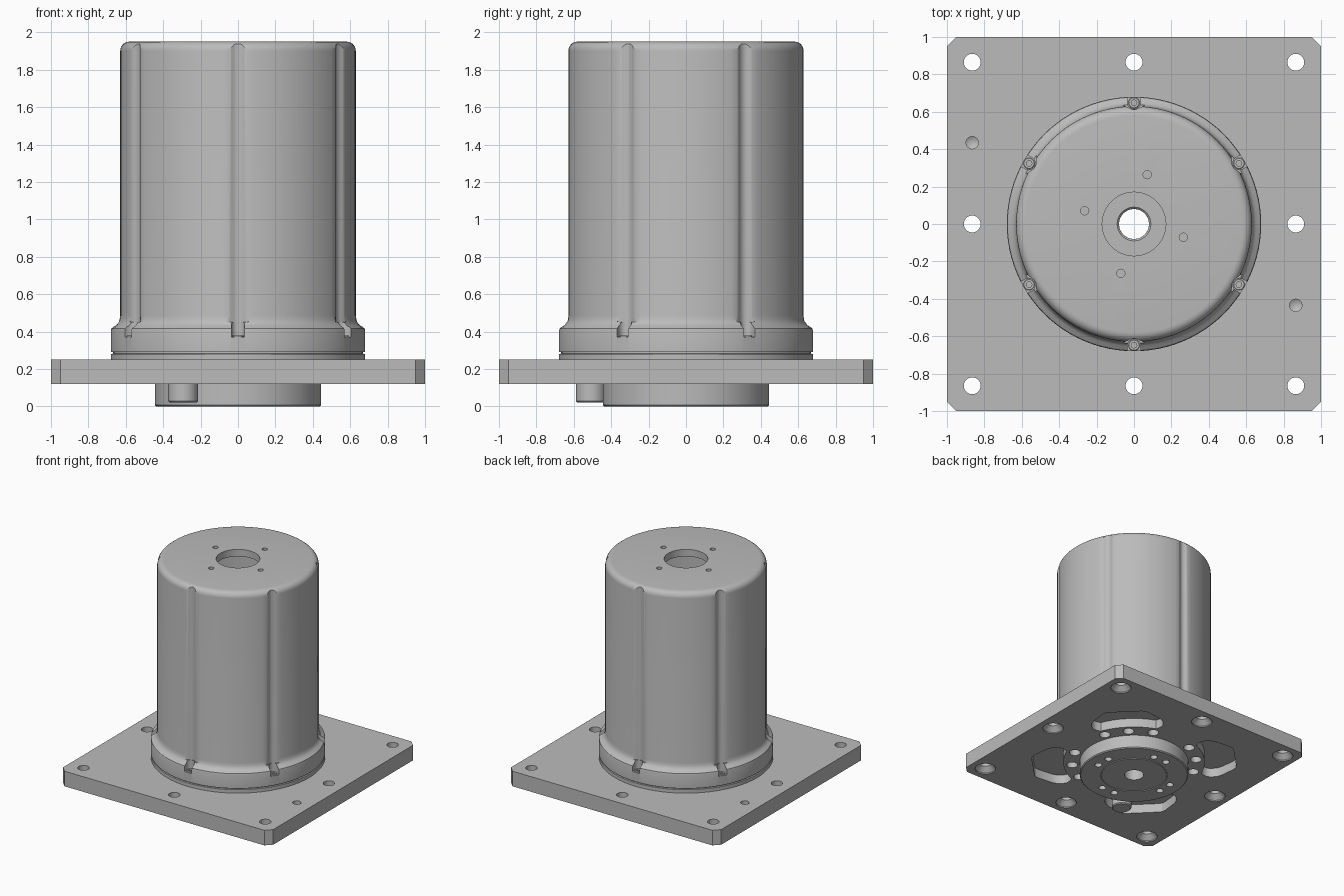
import bpy, bmesh, math
from mathutils import Vector, Matrix

if "Cube" in bpy.data.objects:
    bpy.data.objects.remove(bpy.data.objects["Cube"])

grey = bpy.data.materials.new("plain grey")
grey.use_nodes = True
COLOR = (0.5, 0.5, 0.5, 1)
grey.diffuse_color = COLOR
for node in grey.node_tree.nodes:
    if node.type == 'BSDF_PRINCIPLED':
        node.inputs["Base Color"].default_value = COLOR


def polar(radius, degrees):
    a = math.radians(degrees)
    return radius * math.cos(a), radius * math.sin(a)


def lathe(bm, profile, at=(0, 0), segs=32, closed=False):
    """Revolve (radius, height) points into a solid; closed makes a hollow ring."""
    rings = []
    for r, z in profile:
        n = 1 if r == 0 else segs
        rings.append([bm.verts.new((at[0] + r * math.cos(math.tau * i / segs),
                                    at[1] + r * math.sin(math.tau * i / segs), z))
                      for i in range(n)])
    pairs = list(zip(rings, rings[1:]))
    if closed:
        pairs.append((rings[-1], rings[0]))
    for a, b in pairs:
        for i in range(segs):
            j = (i + 1) % segs
            face = [a[i % len(a)], a[j % len(a)], b[j % len(b)], b[i % len(b)]]
            bm.faces.new(list(dict.fromkeys(face)))
    if not closed:
        for ring in (rings[0], rings[-1]):
            if len(ring) > 1:
                bm.faces.new(ring)


def prism(bm, outline, z0, z1, degrees=0):
    """Extrude an outline upwards, turned about the main axis."""
    turn = Matrix.Rotation(math.radians(degrees), 3, 'Z')
    low = [bm.verts.new(turn @ Vector((x, y, z0))) for x, y in outline]
    high = [bm.verts.new(turn @ Vector((x, y, z1))) for x, y in outline]
    bm.faces.new(low)
    bm.faces.new(high)
    for i in range(len(low)):
        j = (i + 1) % len(low)
        bm.faces.new([low[i], low[j], high[j], high[i]])


def mirrored(half):
    """Complete a symmetric outline from its +y half."""
    return half + [(x, -y) for x, y in reversed(half) if y > 0]


def make(name, bm):
    bmesh.ops.recalc_face_normals(bm, faces=bm.faces)
    mesh = bpy.data.meshes.new(name)
    bm.to_mesh(mesh)
    bm.free()
    obj = bpy.data.objects.new(name, mesh)
    bpy.context.collection.objects.link(obj)
    return obj


def activate(obj):
    bpy.ops.object.select_all(action='DESELECT')
    obj.select_set(True)
    bpy.context.view_layer.objects.active = obj


def cut(obj, bm):
    cutter = make("cutter", bm)
    cutter.hide_render = True
    activate(obj)
    mod = obj.modifiers.new("cut", 'BOOLEAN')
    mod.operation, mod.solver, mod.object = 'DIFFERENCE', 'EXACT', cutter
    bpy.ops.object.modifier_apply(modifier=mod.name)
    bpy.data.objects.remove(cutter)


def finish(obj):
    obj.data.materials.clear()
    obj.data.materials.append(grey)
    for p in obj.data.polygons:
        p.material_index = 0
    activate(obj)
    bpy.ops.object.shade_smooth_by_angle(angle=math.radians(30))


# Square mounting plate with clipped corners
bm = bmesh.new()
c = 0.95
prism(bm, [(1, -c), (1, c), (c, 1), (-c, 1), (-1, c), (-1, -c), (-c, -1), (c, -1)], 0.12, 0.25)
plate = make("mounting_plate", bm)

# Countersunk bolt holes, centre bore and two blind dowel holes
bm = bmesh.new()
h = 0.865
for x in (-h, 0, h):
    for y in (-h, 0, h):
        if x or y:
            lathe(bm, [(0.085, 0.1), (0.085, 0.13), (0.045, 0.17), (0.045, 0.3)], (x, y))
lathe(bm, [(0.08, 0.1), (0.08, 0.3)])
for s in (-1, 1):
    lathe(bm, [(0, 0.18), (0.033, 0.2), (0.033, 0.3)], (s * h, -s * 0.435))
cut(plate, bm)

# Underside pockets and the small holes between them and the hub
bm = bmesh.new()
half = [polar(0.58, a) for a in (0, 6, 12, 18, 23)]
half += [(0.55, 0.26), (0.575, 0.285), (0.61, 0.295), (0.66, 0.29), (0.7, 0.27),
         (0.8, 0.19), (0.825, 0.16), (0.83, 0.13)]
for q in range(4):
    mid = 45 + 90 * q
    prism(bm, mirrored(half), 0.1, 0.2, mid)
    for off in (-23, 0, 23):
        lathe(bm, [(0.045, 0.1), (0.045, 0.19), (0, 0.21)], polar(0.51, mid + off), 24)
cut(plate, bm)
finish(plate)

# Round hub below the plate, with a fine ring groove and paired holes
bm = bmesh.new()
lathe(bm, [(0.08, 0), (0.265, 0), (0.267, 0.006), (0.273, 0.006), (0.275, 0), (0.437, 0),
           (0.445, 0.008), (0.445, 0.13), (0.08, 0.13)], segs=96, closed=True)
hub = make("bottom_hub", bm)
bm = bmesh.new()
for q in range(4):
    for off in (-11, 11):
        lathe(bm, [(0.03, -0.02), (0.03, 0.06), (0, 0.075)], polar(0.335, 90 * q + off), 20)
cut(hub, bm)
finish(hub)

# Locating pin beside the hub
bm = bmesh.new()
lathe(bm, [(0.072, 0.02), (0.08, 0.028), (0.08, 0.21)], polar(0.587, 240))
finish(make("locating_pin", bm))

# Base ring with the dark seam under the housing
bm = bmesh.new()
lathe(bm, [(0.08, 0.245), (0.68, 0.245), (0.68, 0.28), (0.668, 0.282), (0.668, 0.295),
           (0.09, 0.295), (0.08, 0.285)], segs=96, closed=True)
finish(make("base_ring", bm))

# Hollow housing with a flared foot and rounded top edge
bm = bmesh.new()
outer = [(0.68, 0.29), (0.68, 0.405), (0.677, 0.416), (0.668, 0.424), (0.653, 0.432),
         (0.641, 0.445), (0.634, 0.46), (0.63, 0.485)]
rim = []
for a in range(0, 91, 15):
    x, z = polar(0.05, a)
    rim.append((0.58 + x, 1.9 + z))
inner = [(0.17, 1.95), (0.17, 1.89), (0.57, 1.89), (0.57, 0.29)]
lathe(bm, outer + rim + inner, segs=96, closed=True)
housing = make("housing", bm)

# Six long flutes, ending in screw notches in the foot
flutes, notches, holes = bmesh.new(), bmesh.new(), bmesh.new()
flute = mirrored([(0.611, 0), (0.613, 0.013), (0.618, 0.024), (0.624, 0.034),
                  (0.628, 0.045), (0.632, 0.056), (0.75, 0.056)])
notch = [(0.65 - x, y) for x, y in (polar(0.035, a) for a in range(0, 91, 15))]
notch = mirrored(notch + [(0.75, 0.035)])
for k in range(6):
    ang = 30 + 60 * k
    prism(flutes, flute, 0.45, 2.1, ang)
    prism(notches, notch, 0.37, 0.6, ang)
for q in range(4):
    lathe(holes, [(0.022, 1.8), (0.022, 2)], polar(0.273, 75 + 90 * q), 20)
for cutter in (flutes, notches, holes):
    cut(housing, cutter)
finish(housing)

# Socket screws sitting in the notches
bm = bmesh.new()
for k in range(6):
    lathe(bm, [(0.03, 0.35), (0.03, 0.377), (0.027, 0.38), (0.015, 0.38), (0.015, 0.368),
               (0, 0.368)], polar(0.648, 30 + 60 * k), 20)
finish(make("housing_screws", bm))
